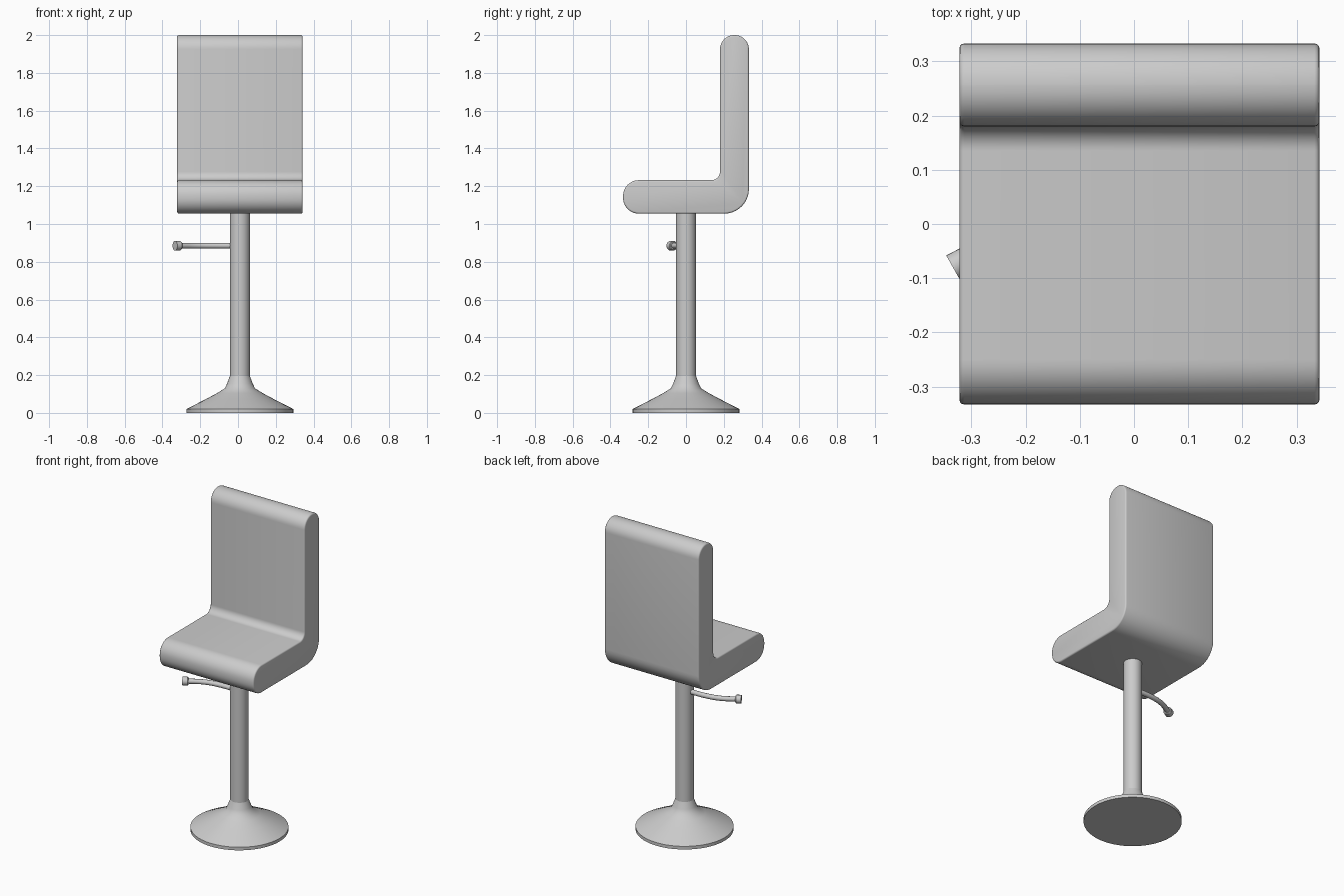
import bpy, bmesh, math
from mathutils import Vector

cube = bpy.data.objects.get("Cube")
if cube:
    bpy.data.objects.remove(cube, do_unlink=True)

grey = bpy.data.materials.new("soft grey")
grey.use_nodes = True
colour = (0.6, 0.6, 0.6, 1)
grey.diffuse_color = colour
grey.node_tree.nodes["Principled BSDF"].inputs["Base Color"].default_value = colour

CX = 0.01  # the lever side sticks out, so the body sits slightly off centre


def finish(name, bm, angle=40):
    bmesh.ops.recalc_face_normals(bm, faces=bm.faces)
    mesh = bpy.data.meshes.new(name)
    bm.to_mesh(mesh)
    bm.free()
    obj = bpy.data.objects.new(name, mesh)
    bpy.context.collection.objects.link(obj)
    mesh.materials.append(grey)
    bpy.ops.object.select_all(action='DESELECT')
    obj.select_set(True)
    bpy.context.view_layer.objects.active = obj
    bpy.ops.object.shade_smooth_by_angle(angle=math.radians(angle))
    return obj


def fillet(corners, steps=10):
    """Round each (y, z, radius) corner of a closed outline."""
    points = []
    for i, (y, z, r) in enumerate(corners):
        p = Vector((y, z))
        a = (Vector(corners[i - 1][:2]) - p).normalized()
        b = (Vector(corners[(i + 1) % len(corners)][:2]) - p).normalized()
        for k in range(steps + 1):
            t = k / steps * math.pi / 2
            points.append(p + r * (a * (1 - math.sin(t)) + b * (1 - math.cos(t))))
    return points


def lathe(name, profile, centre, axis=(0, 0, 1), sides=48):
    """Revolve (radius, height) pairs around an axis and cap both ends."""
    bm = bmesh.new()
    turn = Vector((0, 0, 1)).rotation_difference(Vector(axis))
    rings = []
    for r, h in profile:
        ring = []
        for k in range(sides):
            t = 2 * math.pi * k / sides
            p = turn @ Vector((r * math.cos(t), r * math.sin(t), h))
            ring.append(bm.verts.new(p + Vector(centre)))
        rings.append(ring)
    for low, high in zip(rings, rings[1:]):
        for k in range(sides):
            n = (k + 1) % sides
            bm.faces.new((low[k], low[n], high[n], high[k]))
    bm.faces.new(rings[0])
    bm.faces.new(rings[-1])
    return finish(name, bm)


# Padded seat and backrest: one rounded L profile swept across the width
outline = fillet([(-0.333, 1.055, 0.083), (0.333, 1.055, 0.13), (0.333, 2.0, 0.075),
                  (0.18, 2.0, 0.075), (0.18, 1.232, 0.045), (-0.333, 1.232, 0.083)])
bm = bmesh.new()
side = bm.faces.new([bm.verts.new((CX - 0.332, p.x, p.y)) for p in outline])
swept = bmesh.ops.extrude_face_region(bm, geom=[side], use_keep_orig=True)
bmesh.ops.translate(bm, vec=(0.664, 0, 0),
                    verts=[v for v in swept["geom"] if isinstance(v, bmesh.types.BMVert)])
rim = [e for e in bm.edges if abs(e.verts[0].co.x - e.verts[1].co.x) < 0.001]
bmesh.ops.recalc_face_normals(bm, faces=bm.faces)
bmesh.ops.bevel(bm, geom=rim, offset=0.009, segments=3, profile=0.5, affect='EDGES')
finish("seat_and_backrest", bm)

# Flared foot and column
lathe("base", [(0.283, 0), (0.283, 0.02), (0.272, 0.026), (0.18, 0.073),
               (0.12, 0.105), (0.08, 0.13), (0.068, 0.155), (0.053, 0.195)], (CX, 0, 0))
lathe("column", [(0.053, 0.19), (0.053, 1.06)], (CX, 0, 0))

# Bent height lever
curve = bpy.data.curves.new("lever_path", 'CURVE')
curve.dimensions = '3D'
curve.bevel_depth = 0.015
curve.bevel_resolution = 4
curve.use_fill_caps = True
spline = curve.splines.new('BEZIER')
path = [(CX, 0), (-0.14, -0.003), (-0.225, -0.022), (-0.315, -0.07)]
spline.bezier_points.add(len(path) - 1)
for point, (x, y) in zip(spline.bezier_points, path):
    point.co = (x, y, 0.885)
    point.handle_left_type = point.handle_right_type = 'AUTO'
curve.materials.append(grey)
lever = bpy.data.objects.new("lever", curve)
bpy.context.collection.objects.link(lever)

# Knob on the end of the lever
lathe("lever_knob", [(0.021, 0), (0.025, 0.004), (0.026, 0.034)],
      (-0.304, -0.064, 0.885), (-0.87, -0.49, 0), 24)
